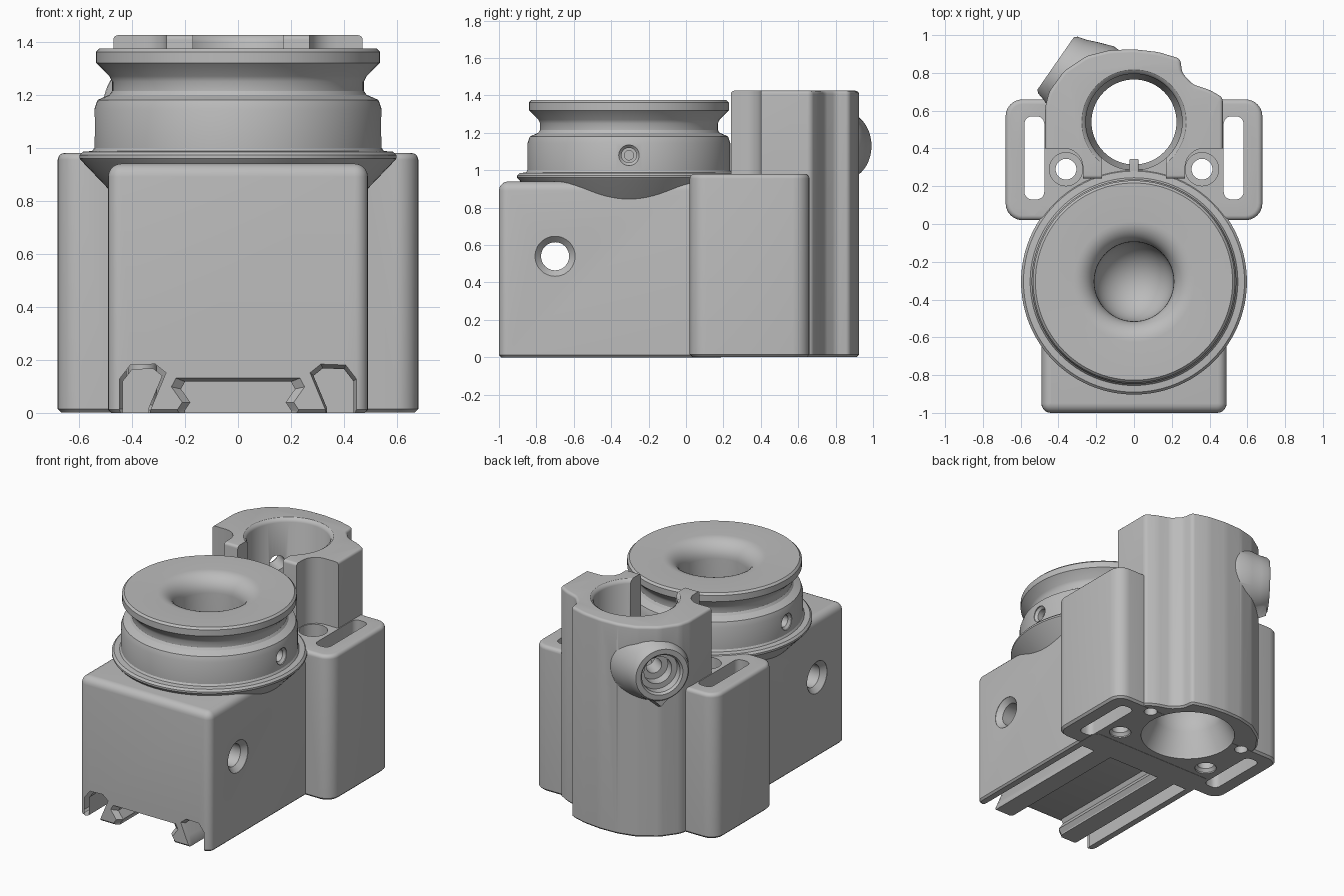
import bpy
import bmesh
from math import pi, radians, sin, cos
from mathutils import Matrix, Vector

if "Cube" in bpy.data.objects:
    bpy.data.objects.remove(bpy.data.objects["Cube"], do_unlink=True)

# Single grey material
grey = bpy.data.materials.new("plain_grey")
grey.use_nodes = True
colour = (0.5, 0.5, 0.5, 1)
grey.diffuse_color = colour
grey.node_tree.nodes["Principled BSDF"].inputs["Base Color"].default_value = colour


def finish(name, bm, matrix):
    bmesh.ops.transform(bm, matrix=matrix, verts=bm.verts)
    bmesh.ops.recalc_face_normals(bm, faces=bm.faces)
    mesh = bpy.data.meshes.new(name)
    bm.to_mesh(mesh)
    bm.free()
    mesh.materials.append(grey)
    obj = bpy.data.objects.new(name, mesh)
    bpy.context.scene.collection.objects.link(obj)
    return obj


def at(x, y, z=0):
    return Matrix.Translation((x, y, z))


def prism(name, pts, z0, z1, side=0, top=0, bottom=0, taper=1, pivot=None, matrix=Matrix()):
    """Extruded outline with rounded corners and edges; taper scales the far end."""
    bm = bmesh.new()
    base = bm.faces.new([bm.verts.new((x, y, z0)) for x, y in pts])
    new = bmesh.ops.extrude_face_region(bm, geom=[base])["geom"]
    raised = [v for v in new if isinstance(v, bmesh.types.BMVert)]
    if pivot is None:
        pivot = sum((v.co for v in raised), Vector()) / len(raised)
    for v in raised:
        v.co.z = z1
        v.co.x = pivot[0] + (v.co.x - pivot[0]) * taper
        v.co.y = pivot[1] + (v.co.y - pivot[1]) * taper

    def round_edges(edges, width, segments):
        if width:
            bmesh.ops.bevel(bm, geom=edges, offset=width, segments=segments,
                            affect='EDGES', profile=0.5, clamp_overlap=True)

    round_edges([e for e in bm.edges if abs(e.verts[0].co.z - e.verts[1].co.z) > 0.001], side, 6)
    for level, width, segments in ((z1, top, 5), (z0, bottom, 1)):
        round_edges([e for e in bm.edges if all(abs(v.co.z - level) < 1e-5 for v in e.verts)],
                    width, segments)
    return finish(name, bm, matrix)


def box(name, x0, x1, y0, y1, z0, z1, **options):
    return prism(name, [(x0, y0), (x1, y0), (x1, y1), (x0, y1)], z0, z1, **options)


def lathe(name, profile, matrix=Matrix(), steps=72):
    """Solid of revolution about local z; the profile starts and ends on the axis."""
    bm = bmesh.new()
    verts = [bm.verts.new((r, 0, z)) for r, z in profile]
    edges = [bm.edges.new(pair) for pair in zip(verts, verts[1:])]
    bmesh.ops.spin(bm, geom=verts + edges, axis=(0, 0, 1), cent=(0, 0, 0),
                   steps=steps, angle=2 * pi)
    bmesh.ops.remove_doubles(bm, verts=bm.verts, dist=1e-5)
    return finish(name, bm, matrix)


def cylinder(name, r, z0, z1, matrix):
    return lathe(name, [(0, z0), (r, z0), (r, z1), (0, z1)], matrix, 40)


def combine(target, tool, operation='DIFFERENCE'):
    mod = target.modifiers.new("combine", 'BOOLEAN')
    mod.operation = operation
    mod.solver = 'EXACT'
    mod.object = tool
    bpy.context.view_layer.objects.active = target
    bpy.ops.object.modifier_apply(modifier=mod.name)
    bpy.data.objects.remove(tool, do_unlink=True)


# Main housing: front block, side wings, rear tower
housing = box("housing", -0.49, 0.49, -1, 0.2, 0, 0.94, side=0.05, top=0.05, bottom=0.012)
combine(housing, box("wings", -0.68, 0.68, 0.02, 0.66, 0.001, 0.98,
                     side=0.09, top=0.025, bottom=0.014), 'UNION')
tower_outline = [(-0.47, 0.24), (0.47, 0.24), (0.47, 0.67), (0.4, 0.71), (0.31, 0.74),
                 (0.255, 0.8), (0.245, 0.875), (0.13, 0.91), (0, 0.925), (-0.13, 0.92),
                 (-0.25, 0.89), (-0.37, 0.81), (-0.45, 0.7), (-0.47, 0.62)]
combine(housing, prism("tower", tower_outline, 0.002, 1.425, side=0.02, top=0.018,
                       bottom=0.012), 'UNION')

# Angled side port with a pointed underside
outward = Vector((-0.82, 0.57, 0)).normalized()
port_frame = at(-0.415, 0.85, 1.13) @ outward.to_track_quat('Z', 'Y').to_matrix().to_4x4()
combine(housing, lathe("port", [(0, -0.35), (0.25, -0.35), (0.25, -0.2), (0.22, -0.12),
                                (0.195, -0.06), (0.183, -0.015), (0.17, 0), (0, 0)],
                       port_frame), 'UNION')
combine(housing, prism("port_tip", [(0, -0.35), (0.24, -0.11), (0, 0.1), (-0.24, -0.11)],
                       -0.3, -0.012, taper=0.63, pivot=(0, 0), matrix=port_frame), 'UNION')

# Tower bore, front opening and side reliefs
combine(housing, lathe("bore", [(0, -0.1), (0.31, -0.1), (0.3, 0.02), (0.225, 0.16),
                                (0.225, 0.3), (0.255, 0.36), (0.255, 1.4), (0.262, 1.415),
                                (0.28, 1.427), (0.28, 1.6), (0, 1.6)], at(0, 0.54)))
combine(housing, box("opening", -0.17, 0.17, 0.1, 0.45, 0.981, 1.6))
for s in (-1, 1):
    combine(housing, box("relief", min(s * 0.27, s * 0.8), max(s * 0.27, s * 0.8),
                         -0.1, 0.4, 0.98, 1.6, side=0.1))
    # Strap slots, screw holes and blind holes underneath
    a, b = sorted((s * 0.475, s * 0.58))
    combine(housing, box("strap_slot", a, b, 0.13, 0.57, -0.1, 1.2, side=0.04))
    combine(housing, lathe("screw_hole", [(0, -0.1), (0.07, -0.1), (0.07, 0.01), (0.055, 0.03),
                                          (0.055, 0.88), (0.088, 0.88), (0.088, 1.2), (0, 1.2)],
                           at(s * 0.36, 0.29), 40))
    combine(housing, cylinder("blind_hole", 0.042, -0.1, 0.3, at(s * 0.38, 0.62)))
combine(housing, lathe("port_hole", [(0, -0.36), (0.05, -0.36), (0.05, -0.14), (0.09, -0.14),
                                     (0.09, -0.07), (0.125, -0.07), (0.125, -0.015),
                                     (0.145, 0.01), (0, 0.01)], port_frame))

# Cross hole through the block, countersunk at both ends
along_x = Matrix.Rotation(pi / 2, 4, 'Y')
combine(housing, lathe("cross_hole", [(0, -0.6), (0.107, -0.6), (0.107, -0.488), (0.075, -0.456),
                                      (0.075, 0.456), (0.107, 0.488), (0.107, 0.6), (0, 0.6)],
                       at(0, -0.7, 0.54) @ along_x))

# Rail grooves under the block, flared at the front
along_y = Matrix.Rotation(pi / 2, 4, 'X')
centre = [(-0.2, -0.05), (0.2, -0.05), (0.2, 0.01), (0.18, 0.04), (0.215, 0.09), (0.2, 0.118),
          (-0.2, 0.118), (-0.215, 0.09), (-0.18, 0.04), (-0.2, 0.01)]
outer = [(0.335, -0.05), (0.435, -0.05), (0.435, 0.12), (0.4, 0.165), (0.32, 0.168),
         (0.285, 0.14), (0.335, 0.02)]
for groove in (centre, outer, [(-x, z) for x, z in reversed(outer)]):
    combine(housing, prism("groove", groove, 0, 1.1, matrix=along_y))
    combine(housing, prism("groove_flare", groove, 0.97, 1.002, taper=1.18, matrix=along_y))

# Flanged round cap on top of the block
cap = lathe("flanged_cap", [(0, 0.83), (0.475, 0.83), (0.585, 0.945), (0.598, 0.96), (0.598, 0.972),
                            (0.585, 0.985), (0.55, 0.988), (0.542, 1.0), (0.542, 1.145),
                            (0.53, 1.18), (0.515, 1.187), (0.485, 1.2), (0.475, 1.215),
                            (0.475, 1.25), (0.485, 1.27), (0.535, 1.32), (0.535, 1.362),
                            (0.522, 1.375), (0, 1.375)], at(0, -0.305), 96)

# Deep round-bottomed well with a flared mouth, cut through cap and block
mouth = [(0.21 + 0.11 * (1 - sin(t)), 1.375 - 0.11 * (1 - cos(t)))
         for t in (i * pi / 16 for i in range(9))]
cup = [(0.21 * cos(t), 0.8 - 0.21 * sin(t)) for t in (i * pi / 20 for i in range(11))]
cup[-1] = (0, cup[-1][1])
well = [(0, 1.5), (0.32, 1.5)] + mouth + cup
for part in (housing, cap):
    combine(part, lathe("well", well, at(0, -0.305), 64))

# Set screw holes in both sides of the cap
for s in (-1, 1):
    combine(cap, lathe("set_screw_hole", [(0, 0.3), (0.025, 0.3), (0.025, 0.48), (0.04, 0.48),
                                          (0.04, 0.52), (0.055, 0.535), (0.055, 0.6), (0, 0.6)],
                       at(0, -0.305, 1.08) @ Matrix.Rotation(s * pi / 2, 4, 'Y'), 32))

# Small locating key at the bore edge
key = box("locating_key", -0.025, 0.025, 0.26, 0.345, 0.8, 0.985, side=0.008, top=0.008)

# Smooth curved faces, keep sharp edges
for part in (housing, cap, key):
    bpy.ops.object.select_all(action='DESELECT')
    part.select_set(True)
    bpy.context.view_layer.objects.active = part
    bpy.ops.object.shade_smooth_by_angle(angle=radians(32))
